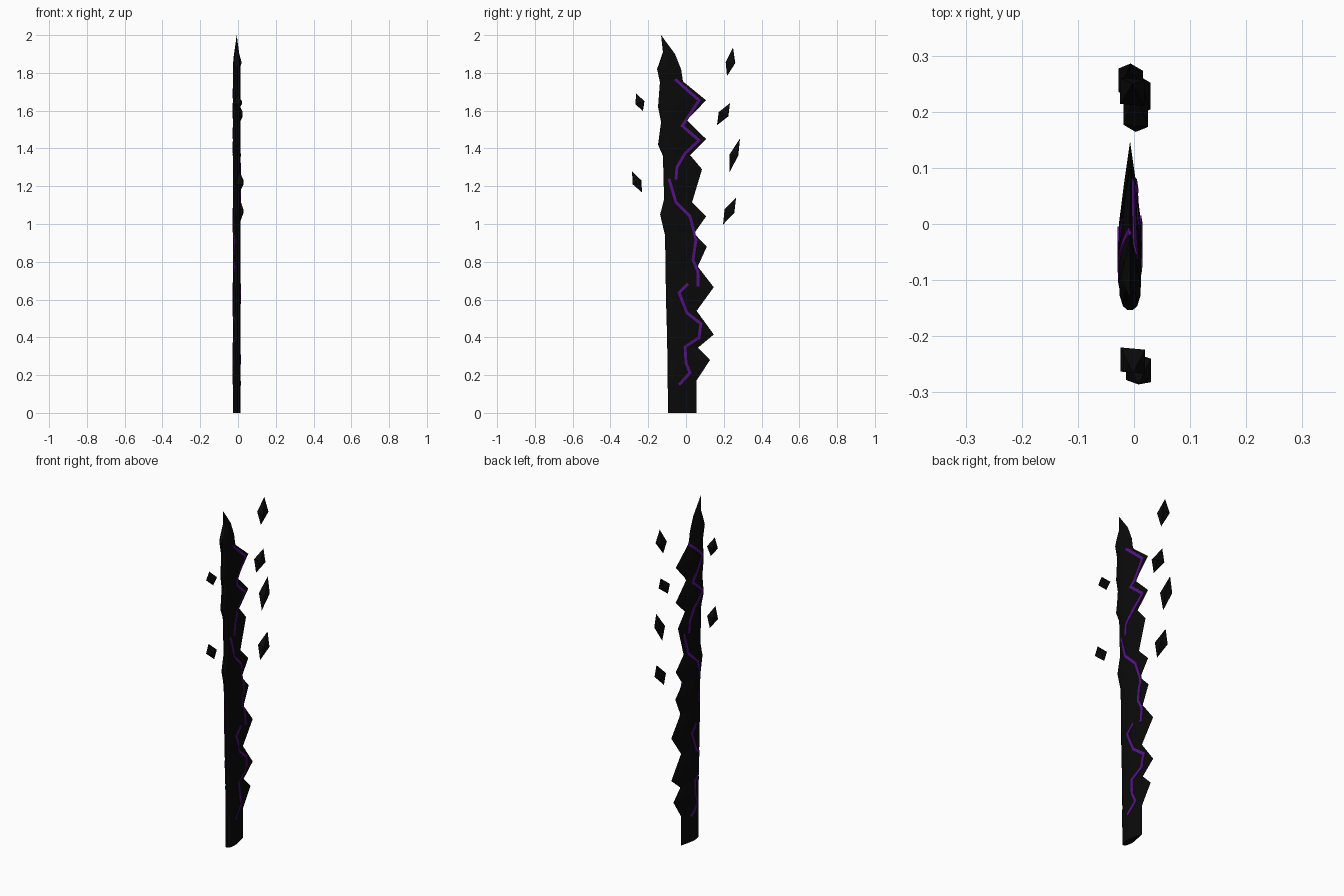
import bpy, bmesh
from mathutils import Vector

cube = bpy.data.objects.get("Cube")
if cube:
    bpy.data.objects.remove(cube)

CX, HALF = -0.007, 0.0195   # blade centre plane and half thickness


def material(name, rgb):
    m = bpy.data.materials.new(name)
    m.use_nodes = True
    m.diffuse_color = (*rgb, 1)
    m.node_tree.nodes["Principled BSDF"].inputs["Base Color"].default_value = (*rgb, 1)
    return m


black = material("black", (0.003, 0.003, 0.003))
purple = material("purple", (0.09, 0.006, 0.23))


def finish(bm, name, mat):
    bmesh.ops.remove_doubles(bm, verts=bm.verts, dist=1e-5)
    bmesh.ops.recalc_face_normals(bm, faces=bm.faces)
    me = bpy.data.meshes.new(name)
    bm.to_mesh(me)
    bm.free()
    me.materials.append(mat)
    ob = bpy.data.objects.new(name, me)
    bpy.context.collection.objects.link(ob)
    return ob


def lerp_table(table, t):
    for (a, va), (b, vb) in zip(table, table[1:]):
        if t <= b:
            return va + (vb - va) * max(0, t - a) / (b - a)
    return table[-1][1]


# Blade edges as (height, y), and thickness across the blade
FRONT = [(0, -.095), (.4, -.1), (.6, -.106), (.94, -.111), (1.05, -.137), (1.13, -.116),
         (1.36, -.122), (1.42, -.148), (1.54, -.132), (1.62, -.148), (1.75, -.138),
         (1.82, -.153), (1.91, -.122), (2, -.132)]
BACK = [(0, .055), (.17, .055), (.28, .127), (.345, .063), (.415, .147), (.54, .056),
        (.665, .147), (.775, .062), (.88, .11), (.95, .043), (1.04, .106), (1.115, .032),
        (1.29, .085), (1.365, .021), (1.45, .106), (1.55, .005), (1.655, .106),
        (1.755, -.016), (1.82, -.026), (1.9, -.058), (2, -.132)]
SECTION = [(0, .25), (.05, .65), (.2, .95), (.42, 1), (.7, .55), (1, 0)]


def half(y, z):
    f, b = lerp_table(FRONT, z), lerp_table(BACK, z)
    u = min(1, max(0, (y - f) / max(b - f, 1e-6)))
    return HALF * lerp_table(SECTION, u) * min(1, (2 - z) / 0.14)


def build_blade():
    bm = bmesh.new()
    levels = sorted({z for z, _ in FRONT + BACK} | {round(i * .04, 3) for i in range(50)})
    rings = []
    for z in levels:
        f, b = lerp_table(FRONT, z), lerp_table(BACK, z)
        ys = [f + (b - f) * u for u, _ in SECTION]
        pts = [(CX + half(y, z), y, z) for y in ys]
        pts += [(CX - half(y, z), y, z) for y in reversed(ys[:-1])]
        rings.append([bm.verts.new(p) for p in pts])
    n = len(rings[0])
    for lo, hi in zip(rings, rings[1:]):
        for i in range(n):
            j = (i + 1) % n
            bm.faces.new((lo[i], lo[j], hi[j], hi[i]))
    bm.faces.new(rings[0])
    finish(bm, "blade", black)


# Glowing cracks: thin ribbons lying on the blade surface, as (y, z) paths
CRACKS = {
    "upper_crack": [(-.058, 1.767), (.069, 1.655), (-.02, 1.52), (.069, 1.443),
                    (-.005, 1.374), (-.048, 1.3), (-.053, 1.236)],
    "middle_crack": [(-.09, 1.24), (-.053, 1.114), (.021, 1.04), (.053, .918),
                     (.037, .81), (.063, .748), (.063, .668)],
    "lower_crack": [(.01, .684), (-.037, .637), (.005, .53), (.079, .472), (.069, .398),
                    (-.005, .35), (0, .265), (.021, .212), (-.037, .149)],
}


def build_crack(name, path, side):
    if side < 0:
        path = [(-.05 - y, z) for y, z in path]
    pts = [Vector(p) for p in path]
    offsets = []
    for i, p in enumerate(pts):
        a = (p - pts[i - 1]).normalized() if i else (pts[1] - p).normalized()
        b = (pts[i + 1] - p).normalized() if i + 1 < len(pts) else a
        t = (a + b).normalized()
        offsets.append(Vector((-t.y, t.x)) * .0075 / max(.6, t.dot(a)))
    bm = bmesh.new()
    rings = []
    steps = 6
    for i in range((len(pts) - 1) * steps + 1):
        k = min(i // steps, len(pts) - 2)
        s = i / steps - k
        c, w = pts[k].lerp(pts[k + 1], s), offsets[k].lerp(offsets[k + 1], s)
        ring = []
        for sign, lift in ((1, .003), (-1, .003), (-1, -.003), (1, -.003)):
            q = c + w * sign
            y = min(max(q.x, lerp_table(FRONT, q.y) + .002), lerp_table(BACK, q.y) - .002)
            ring.append(bm.verts.new((CX + side * (half(y, q.y) + lift), y, q.y)))
        rings.append(ring)
    for lo, hi in zip(rings, rings[1:]):
        for i in range(4):
            j = (i + 1) % 4
            bm.faces.new((lo[i], lo[j], hi[j], hi[i]))
    bm.faces.new(rings[0])
    bm.faces.new(rings[-1])
    finish(bm, name + ("_left" if side > 0 else "_right"), purple)


# Floating shard: square-waisted double pyramid with slanted waist
def build_shard(name, x, top, back, bottom, front):
    bm = bmesh.new()
    r, twist = .022, .002
    tip, base = bm.verts.new((x, *top)), bm.verts.new((x, *bottom))
    waist = [bm.verts.new((x + dx, y + dy, z)) for dx, dy, (y, z) in
             ((r, -twist, back), (-r, twist, back), (-r, twist, front), (r, -twist, front))]
    for i in range(4):
        j = (i + 1) % 4
        bm.faces.new((waist[i], waist[j], tip))
        bm.faces.new((waist[j], waist[i], base))
    finish(bm, name, black)


build_blade()
for crack, route in CRACKS.items():
    for s in (1, -1):
        build_crack(crack, route, s)

build_shard("back_shard_top", -.003, (.249, 1.935), (.259, 1.852), (.217, 1.783), (.212, 1.857))
build_shard("back_shard_upper", .003, (.233, 1.64), (.222, 1.57), (.164, 1.523), (.175, 1.592))
build_shard("back_shard_middle", -.006, (.286, 1.453), (.275, 1.363), (.23, 1.273), (.233, 1.369))
build_shard("back_shard_lower", .007, (.265, 1.14), (.254, 1.06), (.196, .997), (.206, 1.077))
build_shard("front_shard_upper", -.002, (-.265, 1.692), (-.222, 1.65), (-.228, 1.597), (-.265, 1.634))
build_shard("front_shard_lower", .008, (-.286, 1.278), (-.238, 1.231), (-.233, 1.167), (-.28, 1.21))
